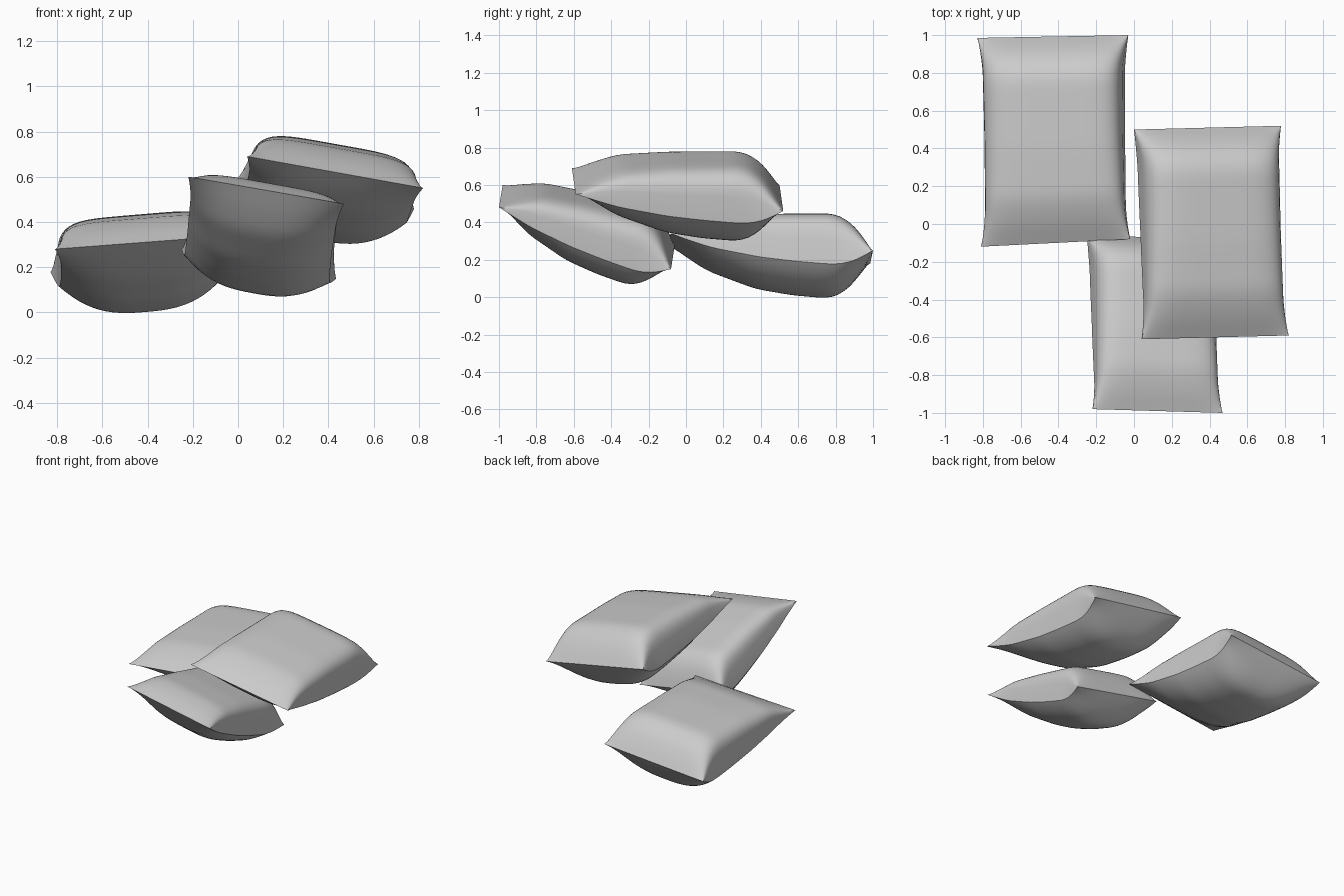
import bpy, bmesh, math
from mathutils import Vector

if "Cube" in bpy.data.objects:
    bpy.data.objects.remove(bpy.data.objects["Cube"])

# Lengthwise profiles (v from front seam to back seam): loft, depth and width
TOP = [(0, 0), (.1, .07), (.21, .125), (.45, .165), (.79, .2), (.86, .175), (.93, .11), (1, 0)]
BOTTOM = [(0, 0), (.1, .075), (.21, .145), (.45, .22), (.63, .237), (.81, .237),
          (.88, .2), (.94, .12), (1, 0)]
WIDTH = [(0, 1), (.06, .965), (.16, .935), (.5, .925), (.84, .93), (.94, .965), (1, 1)]
NU, NV = 32, 40


def lerp(pts, v):
    for (a, fa), (b, fb) in zip(pts, pts[1:]):
        if v <= b:
            return fa + (fb - fa) * (v - a) / (b - a)
    return pts[-1][1]


def profile(pts, v):
    """Profile lookup, rounded by a small moving average."""
    d = min(.04, v, 1 - v)
    return sum(lerp(pts, v + d * k / 3) for k in range(-3, 4)) / 7


def pillow(name, front_left, front_right, back_right, back_left, size):
    fl, fr, br, bl = map(Vector, (front_left, front_right, back_right, back_left))
    normal = (br - fl).cross(bl - fr).normalized()
    bm = bmesh.new()
    # Upper and lower skins share the seam around the outline
    for upper in (True, False):
        rows = []
        for j in range(NV + 1):
            v = .5 - .5 * math.cos(math.pi * j / NV)
            left, right = fl.lerp(bl, v), fr.lerp(br, v)
            top, bot = profile(TOP, v), profile(BOTTOM, v)
            side = -.38 * bot                      # sagging side seam
            row = []
            for i in range(NU + 1):
                s = -math.cos(math.pi * i / NU)
                if upper:
                    h = side + (top - side) * max(0, 1 - abs(s) ** 5) ** .2 if 0 < i < NU else side
                else:
                    h = side + (-bot - side) * (1 - abs(s) ** 2.8)
                p = left.lerp(right, .5 + .5 * s * profile(WIDTH, v))
                row.append(bm.verts.new(p + normal * h * size))
            rows.append(row)
        for j in range(NV):
            for i in range(NU):
                q = [rows[j][i], rows[j][i + 1], rows[j + 1][i + 1], rows[j + 1][i]]
                bm.faces.new(q if upper else q[::-1])
    bmesh.ops.remove_doubles(bm, verts=bm.verts, dist=1e-5)
    mesh = bpy.data.meshes.new(name)
    bm.to_mesh(mesh)
    bm.free()
    ob = bpy.data.objects.new(name, mesh)
    bpy.context.collection.objects.link(ob)
    bpy.ops.object.select_all(action='DESELECT')
    ob.select_set(True)
    bpy.context.view_layer.objects.active = ob
    bpy.ops.object.shade_smooth_by_angle(angle=math.radians(40))


# Three stuffed sacks, given by their seam corners
pillow("left_sack", (-.81, -.12, .28), (-.02, -.08, .34), (-.03, 1.0, .25), (-.83, .985, .18), 1)
pillow("upper_sack", (.04, -.61, .69), (.82, -.59, .55), (.78, .52, .46), (0, .5, .60), 1)
pillow("front_sack", (-.22, -.98, .60), (.47, -1.0, .48), (.435, -.08, .15), (-.25, -.06, .28), .89)
